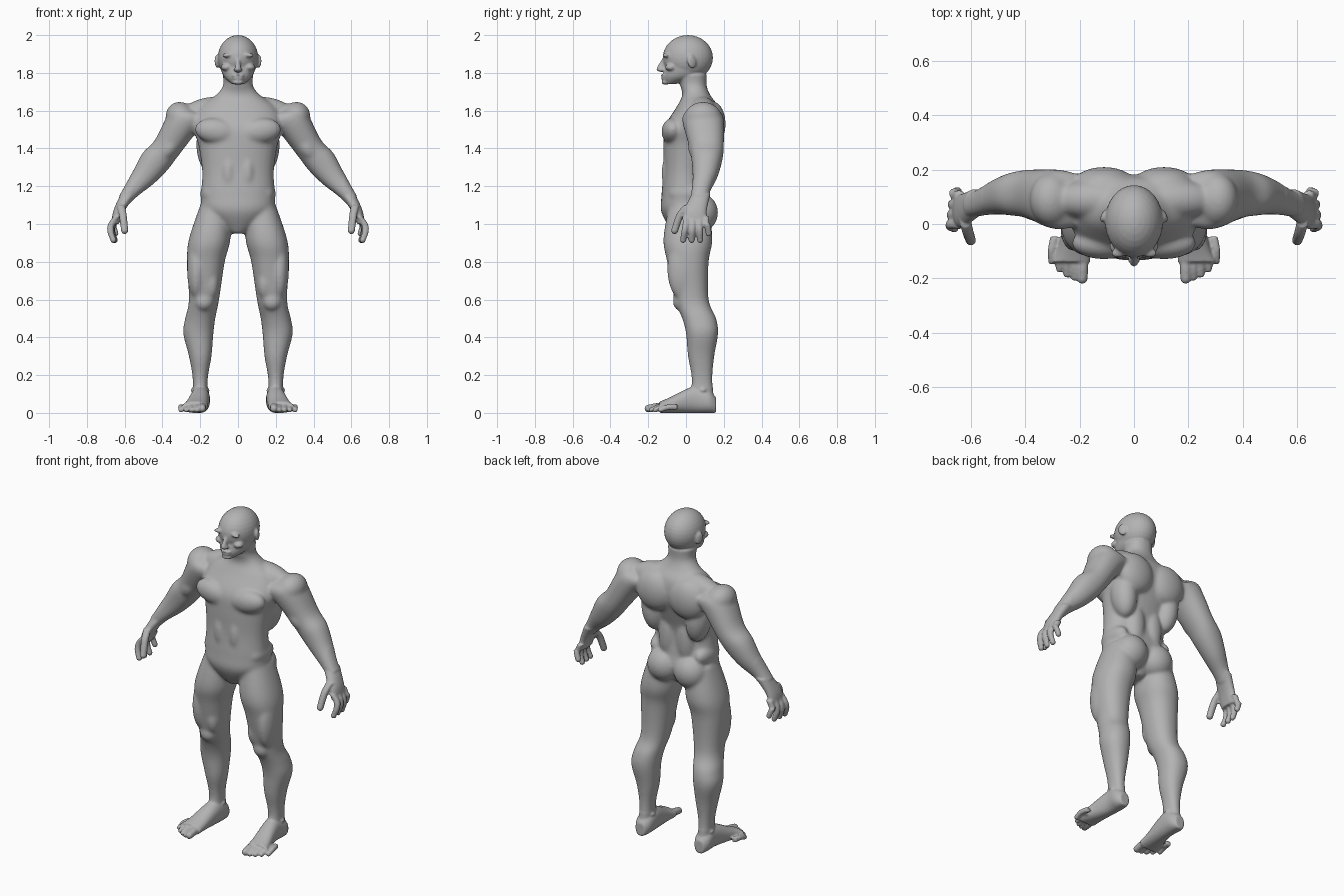
import bpy
import bmesh
from math import cos, sin, tau, copysign
from mathutils import Vector, Matrix, Euler

old_cube = bpy.data.objects.get("Cube")
if old_cube:
    bpy.data.objects.remove(old_cube, do_unlink=True)

X, Y, Z = Vector((1, 0, 0)), Vector((0, 1, 0)), Vector((0, 0, 1))
ARM_SIDE = Vector((.8, 0, .6))
SIDES = 32
bm = bmesh.new()


def spline(rows, steps=5):
    """Catmull-Rom interpolation of equally long number rows."""
    rows = [Vector(row) for row in rows]
    last = len(rows) - 1
    result = []
    for i in range(last):
        before, start = rows[max(i - 1, 0)], rows[i]
        end, after = rows[i + 1], rows[min(i + 2, last)]
        leave, arrive = (end - before) / 2, (after - start) / 2
        for k in range(steps):
            t = k / steps
            ease = t * t * (3 - 2 * t)
            result.append(start.lerp(end, ease) + leave * (t * (1 - t) ** 2)
                          - arrive * (t * t * (1 - t)))
    return result + [rows[-1]]


def rounded(value, power):
    """Superellipse coordinate from a sine or cosine."""
    return copysign(abs(value) ** (2 / power), value)


def loft(sections, u, v, power=2.2):
    """Closed skin over sections (x, y, z, radius along u, radius along v)."""
    rings = []
    for x, y, z, radius_u, radius_v in spline(sections):
        ring = []
        for i in range(SIDES):
            angle = tau * i / SIDES
            offset_u = u * radius_u * rounded(cos(angle), power)
            offset_v = v * radius_v * rounded(sin(angle), power)
            ring.append(bm.verts.new(Vector((x, y, z)) + offset_u + offset_v))
        rings.append(ring)
    for low, high in zip(rings, rings[1:]):
        for i in range(SIDES):
            j = (i + 1) % SIDES
            bm.faces.new((low[i], low[j], high[j], high[i]))
    bm.faces.new(rings[0][::-1])
    bm.faces.new(rings[-1])


def upright(sections):
    """Horizontal rings given as (z, centre x, half width, front y, back y)."""
    loft([(x, (front + back) / 2, z, width, (back - front) / 2)
          for z, x, width, front, back in sections], X, Y)


def blob(centre, radii, turn=(0, 0, 0)):
    """Ellipsoid muscle or bump."""
    matrix = (Matrix.Translation(centre) @ Euler(turn).to_matrix().to_4x4()
              @ Matrix.Diagonal((*radii, 1)))
    bmesh.ops.create_uvsphere(bm, u_segments=SIDES, v_segments=SIDES // 2,
                              radius=1, matrix=matrix)


def digit(points, radius, u, v):
    """Finger or toe that tapers to a rounded tip."""
    sections = []
    for i, point in enumerate(points):
        width = radius * (1 - .2 * i / len(points))
        sections.append((*point, width, width))
    loft(sections, u, v)
    blob(points[-1], [width] * 3)


def build_leg():
    upright([
        (1.1, .12, .08, -.09, .12),
        (.92, .15, .11, -.12, .14),
        (.8, .17, .1, -.1, .12),
        (.6, .18, .08, -.06, .12),
        (.5, .2, .08, -.02, .16),
        (.42, .21, .08, 0, .17),
        (.3, .2, .06, .01, .15),
        (.18, .2, .04, .03, .14),
        (.05, .2, .04, .02, .15)])
    kneecap, inner_thigh, outer_thigh = (.18, -.03, .59), (.14, -.03, .69), (.22, -.02, .76)
    blob(kneecap, (.05, .04, .05))
    blob(inner_thigh, (.04, .05, .09))
    blob(outer_thigh, (.05, .08, .16))
    ankle = (.2, .09, .12)
    blob(ankle, (.05, .03, .02))


def build_foot():
    loft([
        (.2, .16, .04, .03, .04),
        (.2, .12, .06, .05, .06),
        (.2, .04, .07, .05, .07),
        (.22, -.09, .04, .06, .04),
        (.23, -.14, .03, .07, .03)], X, Z)
    for i in range(5):
        x, tip = .19 + .028 * i, -.2 + .004 * i * i
        radius = .023 if i == 0 else .016
        root = (x * .9 + .02, tip + .09, .03)
        digit([root, (x, tip + .04, .03), (x, tip, radius)], radius, X, Z)


def build_arm():
    loft([
        (.2, .09, 1.57, .07, .09),
        (.28, .09, 1.55, .09, .11),
        (.38, .11, 1.4, .075, .09),
        (.44, .11, 1.33, .08, .08),
        (.5, .1, 1.25, .065, .065),
        (.56, .08, 1.18, .045, .05),
        (.6, .07, 1.13, .035, .045)], ARM_SIDE, Y)
    deltoid, biceps = (.3, .09, 1.56), (.36, .07, 1.41)
    blob(deltoid, (.08, .1, .09), (0, .6, 0))
    blob(biceps, (.05, .06, .09), (0, -.6, 0))


def build_hand():
    loft([
        (.58, .08, 1.16, .04, .05),
        (.63, .05, 1.07, .03, .06),
        (.65, .05, 1, .02, .06)], X, Y)
    for i in range(4):
        y, tip_y = .035 * i, .045 * i - .015
        x = .67 - .004 * i
        tip_z = .95 if i == 3 else .915
        digit([(.64, y, 1.04), (x, y, 1), (x + .005, (y + tip_y) / 2, tip_z + .045),
               (x - .01, tip_y, tip_z)], .019, X, Y)
    digit([(.62, .01, 1.1), (.61, -.03, 1.05), (.6, -.06, .965)], .022, X, Y)


def build_torso_muscles():
    chest, trapezius, shoulder_blade = (.11, -.07, 1.49), (.16, .09, 1.6), (.11, .14, 1.53)
    blob(chest, (.12, .06, .07), (0, -.15, 0))
    blob(trapezius, (.15, .07, .07), (0, .2, 0))
    blob(shoulder_blade, (.12, .07, .12))
    back_muscle, buttock, hip = (.15, .09, 1.4), (.09, .08, 1.06), (.15, .01, 1.16)
    blob(back_muscle, (.07, .08, .14), (0, .1, 0))
    blob(buttock, (.1, .09, .1))
    blob(hip, (.05, .1, .06))
    belly, loin = (.05, -.06, 1.27), (.06, .08, 1.25)
    blob(belly, (.05, .07, .13))
    blob(loin, (.06, .05, .16))


def build_face_side():
    brow, cheek, eye = (.045, -.1, 1.895), (.06, -.08, 1.83), (.04, -.094, 1.868)
    blob(brow, (.04, .02, .013), (0, .1, -.3))
    blob(cheek, (.03, .03, .02))
    blob(eye, (.017, .014, .008))
    ear, nostril = (.11, .03, 1.86), (.012, -.13, 1.817)
    blob(ear, (.011, .025, .036), (.2, 0, .4))
    blob(nostril, (.011, .014, .01))


def mirror_all():
    """Copy everything built so far to the other side."""
    geometry = bm.verts[:] + bm.edges[:] + bm.faces[:]
    copied = bmesh.ops.duplicate(bm, geom=geometry)["geom"]
    for vert in copied:
        if isinstance(vert, bmesh.types.BMVert):
            vert.co.x *= -1
    bmesh.ops.reverse_faces(bm, faces=[f for f in copied if isinstance(f, bmesh.types.BMFace)])


def build_trunk():
    upright([
        (.95, 0, .04, -.07, .06),
        (1.06, 0, .18, -.13, .13),
        (1.15, 0, .195, -.13, .12),
        (1.28, 0, .19, -.12, .11),
        (1.42, 0, .21, -.12, .15),
        (1.52, 0, .24, -.11, .18),
        (1.62, 0, .2, -.05, .17),
        (1.68, 0, .12, -.02, .13),
        (1.73, 0, .08, -.03, .11),
        (1.79, 0, .08, -.05, .11)])


def build_head():
    upright([
        (1.74, 0, .03, -.11, -.06),
        (1.78, 0, .075, -.12, .07),
        (1.84, 0, .095, -.11, .12),
        (1.9, 0, .1, -.11, .13)])
    cranium = (0, .01, 1.88)
    blob(cranium, (.107, .133, .12))
    loft([(0, -.1, 1.89, .013, .015), (0, -.12, 1.86, .011, .015),
          (0, -.135, 1.82, .016, .022), (0, -.125, 1.806, .012, .016)], X, Y)
    upper_lip, lower_lip, chin = (0, -.116, 1.787), (0, -.115, 1.771), (0, -.11, 1.75)
    blob(upper_lip, (.034, .017, .007))
    blob(lower_lip, (.03, .017, .007))
    blob(chin, (.03, .02, .012))


# Paired parts, then the middle ones
for build in (build_leg, build_foot, build_arm, build_hand, build_torso_muscles,
              build_face_side, mirror_all, build_trunk, build_head):
    build()

# Fuse everything into one skin with flat soles
for vert in bm.verts:
    vert.co.z = max(vert.co.z, 0)
mesh = bpy.data.meshes.new("body_parts")
bm.to_mesh(mesh)
bm.free()
body = bpy.data.objects.new("body", mesh)
bpy.context.collection.objects.link(body)
fuse = body.modifiers.new("fuse", "REMESH")
fuse.mode, fuse.voxel_size = "VOXEL", .006
skin = bpy.data.meshes.new_from_object(body.evaluated_get(bpy.context.evaluated_depsgraph_get()))
body.modifiers.clear()
body.data = skin

# Relax the trunk and limbs strongly, the face, hands and feet lightly
group = body.vertex_groups.new(name="trunk_and_limbs")
group.add([v.index for v in skin.vertices
           if .14 < v.co.z < 1.72 and abs(v.co.x) < .56], 1, "REPLACE")
for label, rounds, area in (("soft", 35, group.name), ("fine", 3, "")):
    relax = body.modifiers.new(label, "SMOOTH")
    relax.factor, relax.iterations, relax.vertex_group = .5, rounds, area
for face in skin.polygons:
    face.use_smooth = True

# Material
clay = bpy.data.materials.new("grey_clay")
clay.use_nodes = True
clay.diffuse_color = (.45, .45, .45, 1)
clay.node_tree.nodes["Principled BSDF"].inputs["Base Color"].default_value = clay.diffuse_color
skin.materials.clear()
skin.materials.append(clay)
